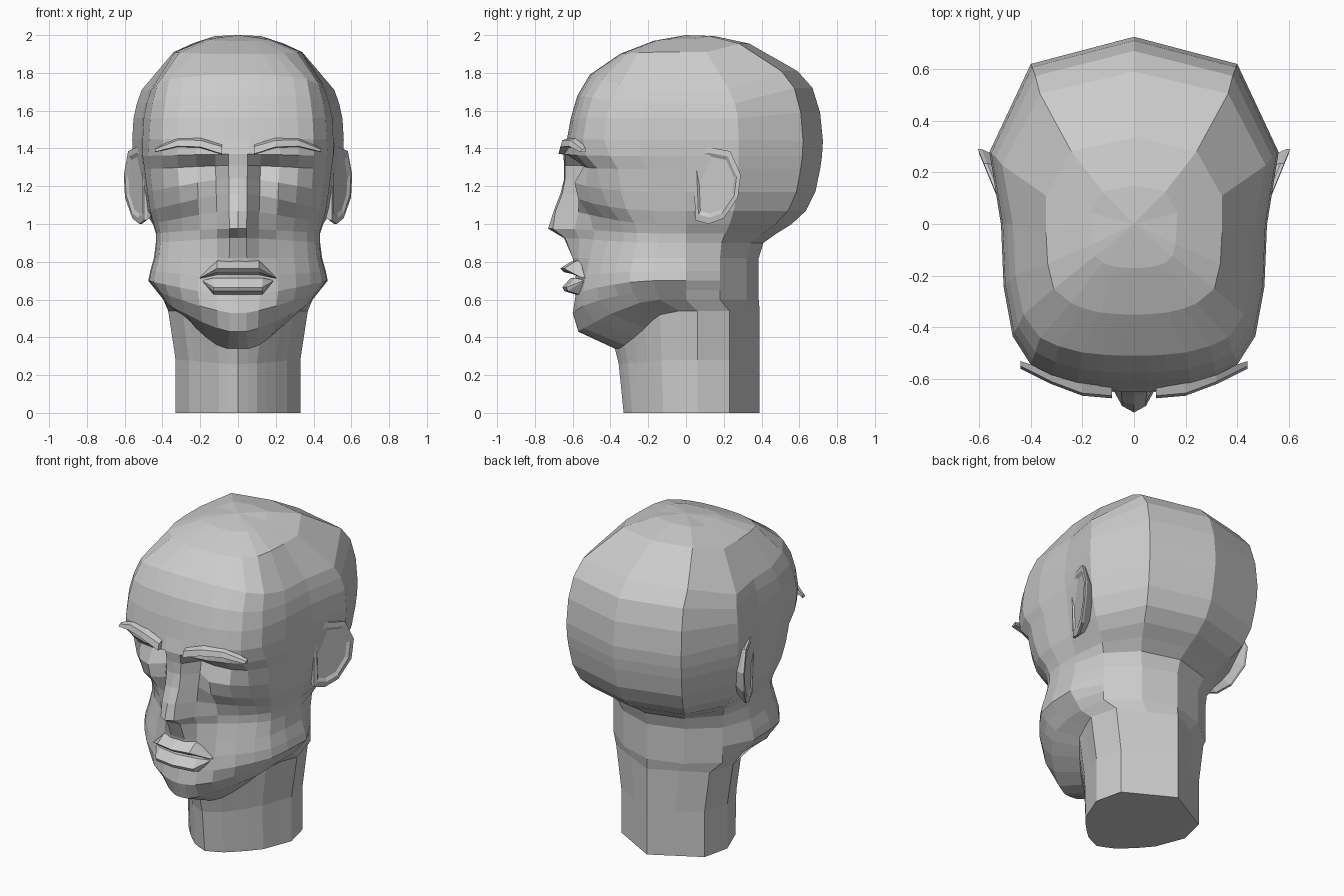
import bpy, bmesh

if "Cube" in bpy.data.objects:
    bpy.data.objects.remove(bpy.data.objects["Cube"])

skin = bpy.data.materials.new("plain grey")
skin.diffuse_color = (0.6, 0.6, 0.6, 1)
skin.use_nodes = True
skin.node_tree.nodes["Principled BSDF"].inputs["Base Color"].default_value = skin.diffuse_color


def lerp(a, b, t):
    return a + (b - a) * t


def make(name, rings, apex=None, mirror=False):
    """Loft closed rings of equal length into one flat-shaded object."""
    bm = bmesh.new()
    loops = [[bm.verts.new(p) for p in r] for r in rings]
    n = len(loops[0])
    for a, b in zip(loops, loops[1:]):
        for i in range(n):
            j = (i + 1) % n
            bm.faces.new((a[i], a[j], b[j], b[i]))
    bm.faces.new(loops[0])
    if apex:
        top = bm.verts.new(apex)
        for i in range(n):
            bm.faces.new((loops[-1][i], loops[-1][(i + 1) % n], top))
    else:
        bm.faces.new(loops[-1])
    if mirror:
        dup = bmesh.ops.duplicate(bm, geom=bm.verts[:] + bm.edges[:] + bm.faces[:])
        for v in dup["geom"]:
            if isinstance(v, bmesh.types.BMVert):
                v.co.x *= -1
    bmesh.ops.recalc_face_normals(bm, faces=bm.faces)
    me = bpy.data.meshes.new(name)
    bm.to_mesh(me)
    bm.free()
    me.materials.append(skin)
    ob = bpy.data.objects.new(name, me)
    bpy.context.collection.objects.link(ob)
    return ob


# ---- head and neck: one loft, each ring is a half outline from front to back
TILT = [0, 0, .1, .3, .55, .75, .9, 1, 1, 1, 1, 1]


def full_ring(half, heights):
    pts = [(x, y, z) for (x, y), z in zip(half, heights)]
    return pts + [(-x, y, z) for x, y, z in reversed(pts[1:-1])]


def tilted(zf, zb):
    return [lerp(zf, zb, t) for t in TILT]


rings = []
neck = [(0, -.33), (.05, -.31), (.1, -.285), (.15, -.24), (.2, -.19), (.23, -.155),
        (.26, -.12), (.295, -.03), (.33, .06), (.29, .23), (.145, .31), (0, .39)]
for zf, zb, sx, sy in ((0, 0, 1, 1), (.26, .28, 1, 1.08), (.34, .54, 1.12, 1.14)):
    rings.append(full_ring([(x * sx, y * sy if y < 0 else y) for x, y in neck], tilted(zf, zb)))

# face rows: front z, back z, back y, side x, then depth of six face columns
FACE = [
    (.43, .60, .385, .39, -.57, -.565, -.54, -.48, -.40, -.31),
    (.53, .65, .385, .43, -.60, -.595, -.585, -.545, -.46, -.36),
    (.62, .70, .385, .47, -.585, -.58, -.57, -.545, -.47, -.38),
    (.72, .75, .385, .46, -.585, -.58, -.565, -.53, -.46, -.38),
    (.82, .82, .385, .44, -.60, -.60, -.57, -.51, -.44, -.36),
    (.925, .90, .41, .43, -.645, -.64, -.565, -.49, -.41, -.33),
    (.975, .95, .48, .43, -.73, -.705, -.59, -.49, -.41, -.33),
    (1.07, 1.0, .56, .445, -.70, -.69, -.57, -.51, -.43, -.35),
    (1.16, 1.07, .635, .465, -.665, -.655, -.56, -.57, -.50, -.41),
    (1.24, 1.17, .685, .48, -.645, -.64, -.545, -.59, -.53, -.45),
    (1.31, 1.29, .71, .495, -.645, -.64, -.535, -.54, -.52, -.47),
    (1.37, 1.36, .72, .505, -.65, -.65, -.64, -.62, -.58, -.53),
]
COLS = [0, .05, .12, .22, .32, .40]


def back_half(yb):
    t = (yb - .385) / .34
    return [(lerp(.38, .56, t ** 1.4), lerp(.18, .28, t)),
            (lerp(.21, .4, t ** .8), lerp(.32, .62, t)), (0, yb)]


for zf, zb, yb, xs, *ys in FACE:
    s = lerp(1, xs / .5, .6)
    half = [(x * s, y) for x, y in zip(COLS, ys)]
    y6 = ys[5] * .45
    half += [(lerp(half[5][0], xs, .7), (ys[5] + y6) / 2 - .02), (xs, y6), (xs + .005, 0)]
    rings.append(full_ring(half + back_half(yb), tilted(zf, zb)))

# cranium rows: z at front, side and back, half width, front y, back y, side fullness
SIDE = [0, 0, 0, .05, .15, .3, .65, 1, 1, 1]
brow = [(0, -.625), (.06, -.625), (.13, -.62), (.22, -.61), (.32, -.58), (.40, -.54),
        (.47, -.43), (.505, -.24), (.515, 0)] + back_half(.725)
for zf, zs, zb, w, yf, yb, f in ((1.45, 1.445, 1.44, .56, -.63, .725, 1),
                                 (1.56, 1.56, 1.59, .553, -.61, .71, 1),
                                 (1.68, 1.64, 1.72, .535, -.575, .67, 1),
                                 (1.79, 1.71, 1.81, .51, -.51, .59, 1),
                                 (1.90, 1.91, 1.955, .34, -.35, .335, 1.09),
                                 (1.97, 1.98, 1.995, .17, -.17, .15, 1.05)):
    half = [(x * w / .56 * (f if 6 <= i <= 8 else 1), lerp(yf, yb, (y + .625) / 1.35))
            for i, (x, y) in enumerate(brow)]
    zz = [lerp(zf, zs, t) for t in SIDE] + [zb, zb]
    rings.append(full_ring(half, zz))
make("head", rings, apex=(0, 0, 2.0))

# ---- ears: raised rim with a shallow bowl, leaning out towards the back
outline = [(.035, 1.38), (.11, 1.41), (.235, 1.385), (.29, 1.26), (.275, 1.14),
           (.20, 1.03), (.12, 1.0), (.05, 1.02)]


def ear_ring(scale, dx):
    pts = [(.15 + (y - .15) * scale, 1.21 + (z - 1.21) * scale) for y, z in outline]
    return [(.502 + .41 * (y - .04) - max(0, 1.1 - z) * .12 + dx, y, z) for y, z in pts]


make("ears", [ear_ring(.75, -.08), ear_ring(1, -.014), ear_ring(1, 0), ear_ring(.84, .002),
              ear_ring(.74, -.01)], mirror=True)

# ---- eyebrows: thin wedge swept along the brow
brows = [[(x, y + .035 * k, z + .025 * k), (x, y - .005, z + .012 * k), (x, y - .015, z - .02 * k),
          (x, y + .035 * k, z - .025 * k)]
         for x, y, z, k in ((.085, -.66, 1.395, 1.2), (.2, -.65, 1.43, 1.1),
                            (.32, -.605, 1.432, 1), (.44, -.545, 1.39, .4))]
make("eyebrows", brows, mirror=True)


# ---- lips: ridge sections narrowing to the mouth corners
def lip(name, profile, corner, xm):
    mid = [(xm, y + .02, z) for y, z in profile]
    end = [(corner[0], corner[1] + (y + .6) * .2, lerp(corner[2], z, .1)) for y, z in profile]
    half = [mid, end]
    left = [[(-x, y, z) for x, y, z in r] for r in reversed(half)]
    make(name, left + [[(0, y, z) for y, z in profile]] + half)


lip("upper_lip", [(-.58, .81), (-.61, .80), (-.665, .765), (-.645, .745), (-.58, .73)],
    (.20, -.54, .71), .11)
lip("lower_lip", [(-.58, .715), (-.61, .715), (-.655, .665), (-.645, .645), (-.58, .625)],
    (.185, -.54, .70), .13)
